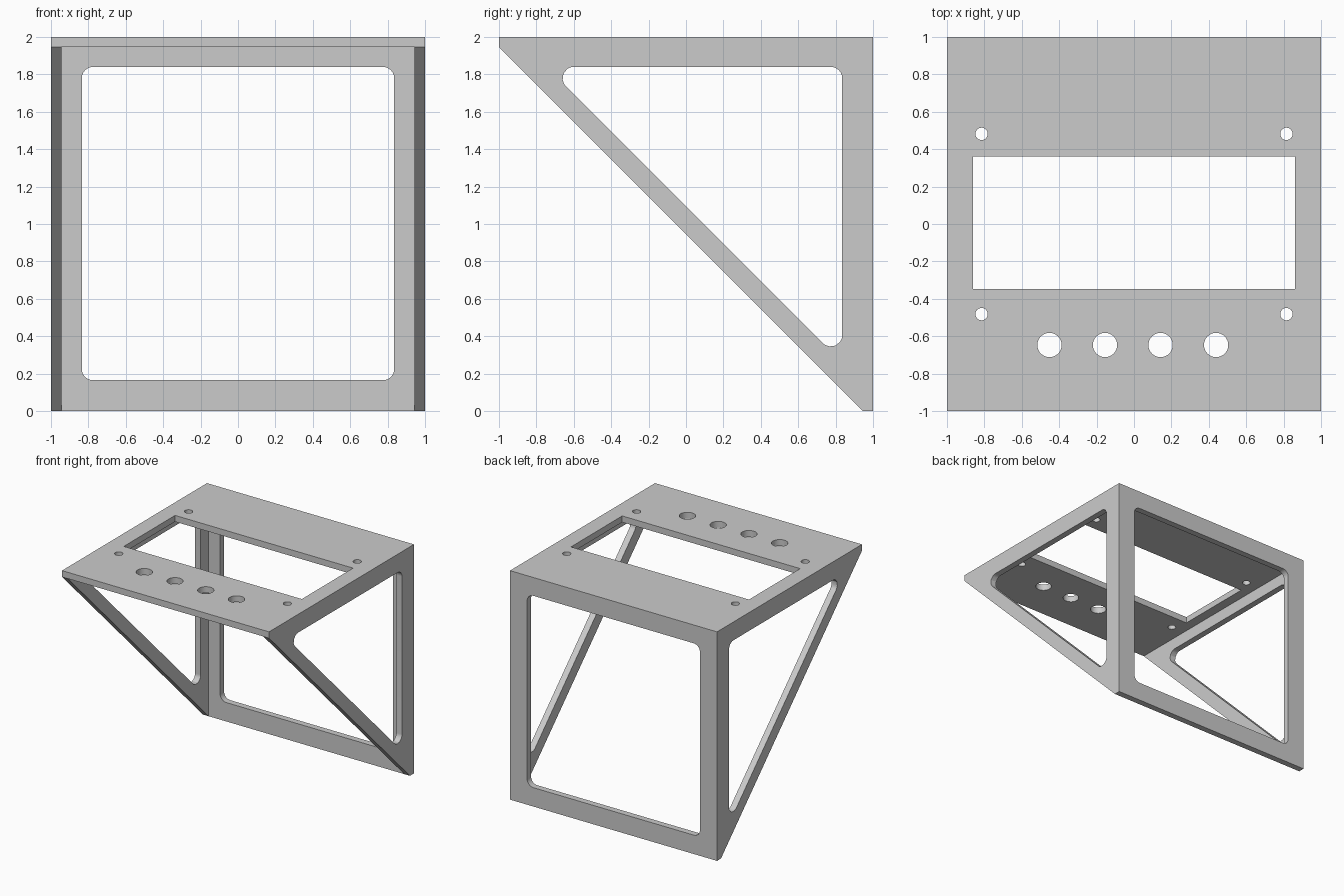
import bpy, bmesh, math
from mathutils import Vector

cube = bpy.data.objects.get("Cube")
if cube:
    bpy.data.objects.remove(cube, do_unlink=True)

WALL = 0.055
INNER = 1 - WALL          # inside face of the side and back walls
UNDER = 2 - WALL          # underside of the top plate

grey = bpy.data.materials.new("plain grey")
grey.use_nodes = True
grey.diffuse_color = (0.6, 0.6, 0.6, 1)
grey.node_tree.nodes["Principled BSDF"].inputs["Base Color"].default_value = (0.6, 0.6, 0.6, 1)


def prism(name, points, axis, low, high):
    """Extrude a 2D outline along one axis."""
    place = {"x": lambda p, d: (d, p[0], p[1]),
             "y": lambda p, d: (p[0], d, p[1]),
             "z": lambda p, d: (p[0], p[1], d)}[axis]
    bm = bmesh.new()
    ends = [[bm.verts.new(place(p, d)) for p in points] for d in (low, high)]
    for ring in ends:
        bm.faces.new(ring)
    n = len(points)
    for i in range(n):
        j = (i + 1) % n
        bm.faces.new((ends[0][i], ends[0][j], ends[1][j], ends[1][i]))
    bmesh.ops.recalc_face_normals(bm, faces=bm.faces)
    mesh = bpy.data.meshes.new(name)
    bm.to_mesh(mesh)
    bm.free()
    mesh.materials.append(grey)
    obj = bpy.data.objects.new(name, mesh)
    bpy.context.collection.objects.link(obj)
    return obj


def rounded(corners, radius, steps=8):
    """Fillet every corner of a convex outline."""
    out = []
    for i, c in enumerate(corners):
        c = Vector(c)
        a = (Vector(corners[i - 1]) - c).normalized()
        b = (Vector(corners[(i + 1) % len(corners)]) - c).normalized()
        half = a.angle(b) / 2
        centre = c + (a + b).normalized() * radius / math.sin(half)
        start = c + a * radius / math.tan(half) - centre
        end = c + b * radius / math.tan(half) - centre
        for s in range(steps + 1):
            t = s / steps
            out.append(centre + (start * (1 - t) + end * t).normalized() * radius)
    return out


def circle(x, y, radius, sides=32):
    return [(x + radius * math.cos(math.tau * i / sides),
             y + radius * math.sin(math.tau * i / sides)) for i in range(sides)]


def box(x0, x1, y0, y1):
    return [(x0, y0), (x1, y0), (x1, y1), (x0, y1)]


# Wedge-shaped body
stand = prism("panel_stand", [(-1, 2), (1, 2), (1, 0), (INNER, 0), (-1, UNDER)], "x", -1, 1)

# Hollow inside, open towards the sloping front
cutters = [prism("cavity", box(-1.5, INNER, -0.5, UNDER), "x", -INNER, INNER)]

# Rounded triangular openings in both sides, rounded square one in the back
cutters.append(prism("side_opening", rounded([(0.835, 0.26), (0.835, 1.84), (-0.745, 1.84)], 0.06),
                     "x", -1.2, 1.2))
cutters.append(prism("back_opening", rounded(box(-0.835, 0.835, 0.165, 1.84), 0.06),
                     "y", 0.9, 1.1))

# Top plate: display window, screw holes, row of button holes
cutters.append(prism("display_window", box(-0.86, 0.86, -0.348, 0.36), "z", 1.9, 2.1))
for x in (-0.815, 0.815):
    for y in (-0.482, 0.482):
        cutters.append(prism("screw_hole", circle(x, y, 0.033), "z", 1.9, 2.1))
for i in range(4):
    cutters.append(prism("button_hole", circle(-0.452 + 0.297 * i, -0.647, 0.065), "z", 1.9, 2.1))

# Cut everything out of the body
bpy.ops.object.select_all(action="DESELECT")
bpy.context.view_layer.objects.active = stand
stand.select_set(True)
for cutter in cutters:
    cutter.hide_render = True
    mod = stand.modifiers.new("cut", "BOOLEAN")
    mod.operation = "DIFFERENCE"
    mod.solver = "EXACT"
    mod.object = cutter
    bpy.ops.object.modifier_apply(modifier=mod.name)
    bpy.data.objects.remove(cutter, do_unlink=True)

bpy.ops.object.shade_smooth_by_angle(angle=math.radians(30))
